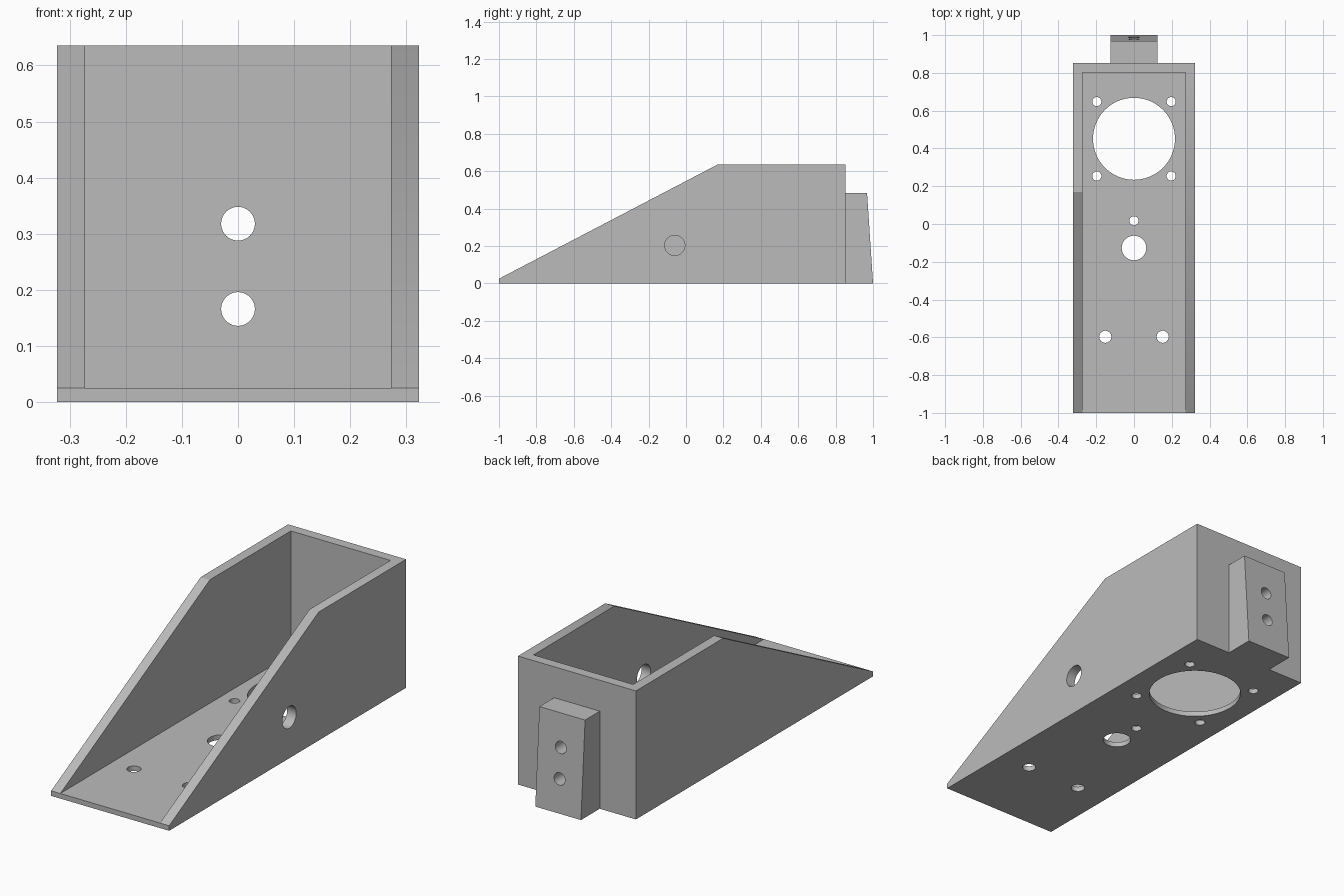
import bpy, bmesh, math
from mathutils import Matrix

cube = bpy.data.objects.get("Cube")
if cube:
    bpy.data.objects.remove(cube, do_unlink=True)

# One plain grey for the whole bracket
grey = bpy.data.materials.new("plain_grey")
grey.use_nodes = True
COLOR = (0.5, 0.5, 0.5, 1)
grey.diffuse_color = COLOR
grey.node_tree.nodes["Principled BSDF"].inputs["Base Color"].default_value = COLOR

HALF_W, WALL, FLOOR = 0.323, 0.05, 0.025
BACK, HEIGHT = 0.853, 0.636
INNER = HALF_W - WALL


def add_object(name, bm):
    bmesh.ops.recalc_face_normals(bm, faces=bm.faces)
    mesh = bpy.data.meshes.new(name)
    bm.to_mesh(mesh)
    bm.free()
    mesh.materials.append(grey)
    obj = bpy.data.objects.new(name, mesh)
    bpy.context.collection.objects.link(obj)
    return obj


def extrude_profile(name, profile, x0, x1):
    """Extrude a (y, z) outline from x0 to x1."""
    bm = bmesh.new()
    face = bm.faces.new([bm.verts.new((x0, y, z)) for y, z in profile])
    side = bmesh.ops.extrude_face_region(bm, geom=[face])["geom"]
    moved = [v for v in side if isinstance(v, bmesh.types.BMVert)]
    bmesh.ops.translate(bm, verts=moved, vec=(x1 - x0, 0, 0))
    return add_object(name, bm)


def rect(y0, y1, z0, z1):
    return [(y0, z0), (y1, z0), (y1, z1), (y0, z1)]


def drill(obj, holes, axis, depth=0.6):
    """Cut round holes given as (centre, radius) along an axis."""
    turn = {"X": Matrix.Rotation(math.pi / 2, 4, "Y"),
            "Y": Matrix.Rotation(math.pi / 2, 4, "X"),
            "Z": Matrix.Identity(4)}[axis]
    bm = bmesh.new()
    for centre, radius in holes:
        bmesh.ops.create_cone(bm, cap_ends=True, segments=64, radius1=radius,
                              radius2=radius, depth=depth,
                              matrix=Matrix.Translation(centre) @ turn)
    cutter = add_object(obj.name + "_hole_cutter", bm)
    cutter.hide_render = True
    mod = obj.modifiers.new("holes", "BOOLEAN")
    mod.operation, mod.solver, mod.object = "DIFFERENCE", "EXACT", cutter
    bpy.ops.object.select_all(action="DESELECT")
    obj.select_set(True)
    bpy.context.view_layer.objects.active = obj
    bpy.ops.object.modifier_apply(modifier=mod.name)
    bpy.data.objects.remove(cutter, do_unlink=True)
    bpy.ops.object.shade_smooth_by_angle(angle=math.radians(30))


# Side walls with sloped front; only the left one has a hole
wall_outline = [(-1, 0), (BACK, 0), (BACK, HEIGHT), (0.17, HEIGHT), (-1, FLOOR)]
right_wall = extrude_profile("right_wall", wall_outline, -HALF_W, -INNER)
left_wall = extrude_profile("left_wall", wall_outline, INNER, HALF_W)
drill(left_wall, [((HALF_W, -0.06, 0.203), 0.054)], "X")

# Floor with the large opening, its screw holes and the front holes
floor = extrude_profile("floor", rect(-1, BACK - WALL, 0, FLOOR), -INNER, INNER)
floor_holes = [((0, 0.451, 0), 0.217), ((0, 0.017, 0), 0.024), ((0, -0.127, 0), 0.065)]
for s in (-1, 1):
    floor_holes += [((s * 0.197, y, 0), 0.024) for y in (0.254, 0.648)]
    floor_holes.append(((s * 0.152, -0.597, 0), 0.032))
drill(floor, floor_holes, "Z")

# Back wall and the tapered mounting block, drilled through together
back_wall = extrude_profile("back_wall", rect(BACK - WALL, BACK, 0, HEIGHT), -INNER, INNER)
block = extrude_profile("mounting_block",
                        [(BACK, 0), (1, 0), (0.968, 0.483), (BACK, 0.483)], -0.125, 0.125)
for part in (back_wall, block):
    drill(part, [((0, 0.9, z), 0.03) for z in (0.166, 0.318)], "Y")
